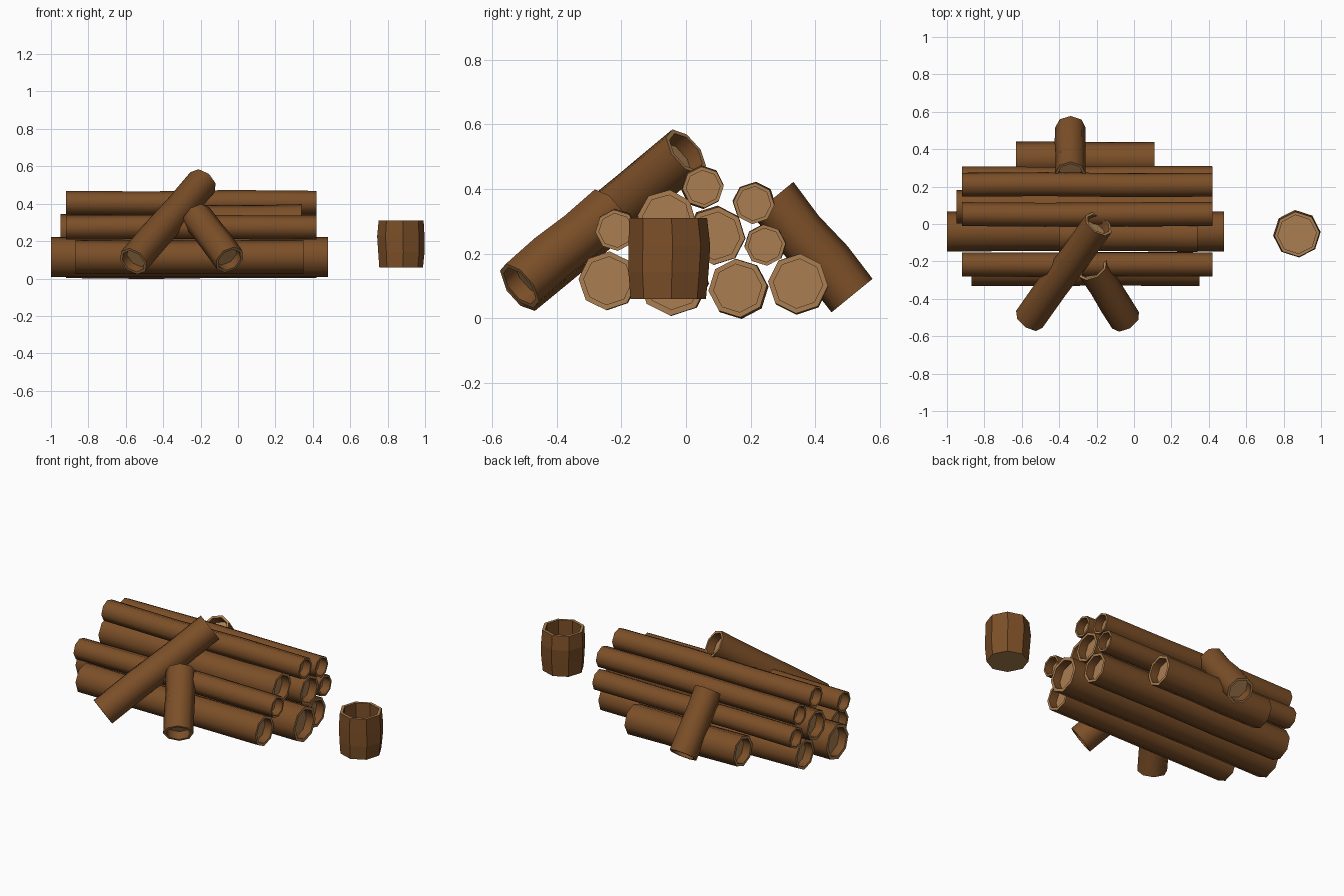
import bpy, bmesh, math, random
from mathutils import Vector

if "Cube" in bpy.data.objects:
    bpy.data.objects.remove(bpy.data.objects["Cube"])

random.seed(4)


def material(name, rgb):
    m = bpy.data.materials.new(name)
    m.diffuse_color = (*rgb, 1)
    m.use_nodes = True
    m.node_tree.nodes["Principled BSDF"].inputs["Base Color"].default_value = m.diffuse_color
    return m


BARK = material("brown bark", (0.200, 0.078, 0.021))
WOOD = material("pale cut wood", (0.400, 0.212, 0.082))


def log(name, a, b, r, depth=0.05, smooth=True, hollow_start=True, bulge=0.0, roll=0.0):
    """Eight-sided log from a to b with recessed, pale cut ends."""
    a, b = Vector(a), Vector(b)
    axis = b - a
    length = axis.length
    d = axis.normalized()
    up = Vector((0, 0, 1)) if abs(d.z) < 0.95 else Vector((1, 0, 0))
    u = (up - d * up.dot(d)).normalized()
    v = d.cross(u)
    roll += random.uniform(-0.12, 0.12)
    inner = r * 0.82
    # stations: distance along the axis, radius, sideways wobble, band colour
    st = [(depth, inner, 0, 1), (0, inner, 1, 1)] if hollow_start else []
    st.append((0, r * (1 - bulge), 0, 0))
    for t in (0.33, 0.66):
        st.append((length * t, r * random.uniform(0.97, 1.02), 0.004, 0))
    st += [(length, r * (1 - bulge * 0.6), 0, 1), (length, inner, 0, 0), (length - depth, inner, 0, 0)]
    bm = bmesh.new()
    rings = []
    for s, rad, wob, _ in st:
        w = 0.004 if wob == 0.004 else 0
        c = a + d * s + u * random.uniform(-w, w) + v * random.uniform(-w, w)
        ring = []
        for i in range(8):
            t = roll + i * math.tau / 8
            ring.append(bm.verts.new(c + (u * math.cos(t) + v * math.sin(t)) * rad))
        rings.append(ring)
    for k, (p, q) in enumerate(zip(rings, rings[1:])):
        # bands with no length along the axis are the cut rims
        rim = abs(st[k][0] - st[k + 1][0]) < 1e-6
        for i in range(8):
            j = (i + 1) % 8
            f = bm.faces.new((p[i], p[j], q[j], q[i]))
            f.material_index = 1 if rim else 0
    for ring in (rings[0][::-1], rings[-1]):
        bm.faces.new(ring).material_index = 1
    bmesh.ops.recalc_face_normals(bm, faces=bm.faces)
    me = bpy.data.meshes.new(name)
    bm.to_mesh(me)
    bm.free()
    me.materials.append(BARK)
    me.materials.append(WOOD)
    ob = bpy.data.objects.new(name, me)
    bpy.context.collection.objects.link(ob)
    if smooth:
        bpy.ops.object.select_all(action='DESELECT')
        ob.select_set(True)
        bpy.context.view_layer.objects.active = ob
        bpy.ops.object.shade_smooth_by_angle(angle=math.radians(55))
    return ob


# stacked logs lying along x: name, x start, x end, y, z, radius
STACK = [
    ("bottom_log_front", -0.87, 0.35, -0.242, 0.116, 0.091),
    ("bottom_log_long", -1.00, 0.48, -0.040, 0.115, 0.108),
    ("bottom_log_middle", -0.92, 0.42, 0.160, 0.093, 0.091),
    ("bottom_log_short", -0.63, 0.11, 0.347, 0.107, 0.093),
    ("middle_log_front", -0.92, 0.42, -0.217, 0.272, 0.064),
    ("middle_log_short", -0.40, 0.34, -0.060, 0.307, 0.091),
    ("middle_log_thick", -0.95, 0.42, 0.093, 0.255, 0.090),
    ("middle_log_back", -0.92, 0.42, 0.245, 0.226, 0.064),
    ("top_log_front", -0.92, 0.42, 0.053, 0.405, 0.064),
    ("top_log_back", -0.92, 0.42, 0.210, 0.355, 0.064),
]
for name, x0, x1, y, z, r in STACK:
    log(name, (x0, y, z), (x1, y, z), r)

# logs leaning on the pile
log("leaning_log_long", (-0.56, -0.51, 0.092), (-0.19, 0.0, 0.515), 0.084)
log("leaning_log_front", (-0.045, -0.515, 0.10), (-0.22, -0.24, 0.33), 0.084)
log("leaning_log_back", (-0.34, 0.514, 0.07), (-0.34, 0.269, 0.37), 0.082)

# separate upright stump with a hollow top and flat base
log("stump", (0.872, -0.055, 0.06), (0.872, -0.055, 0.31), 0.126,
    depth=0.12, smooth=False, hollow_start=False, bulge=0.07)
